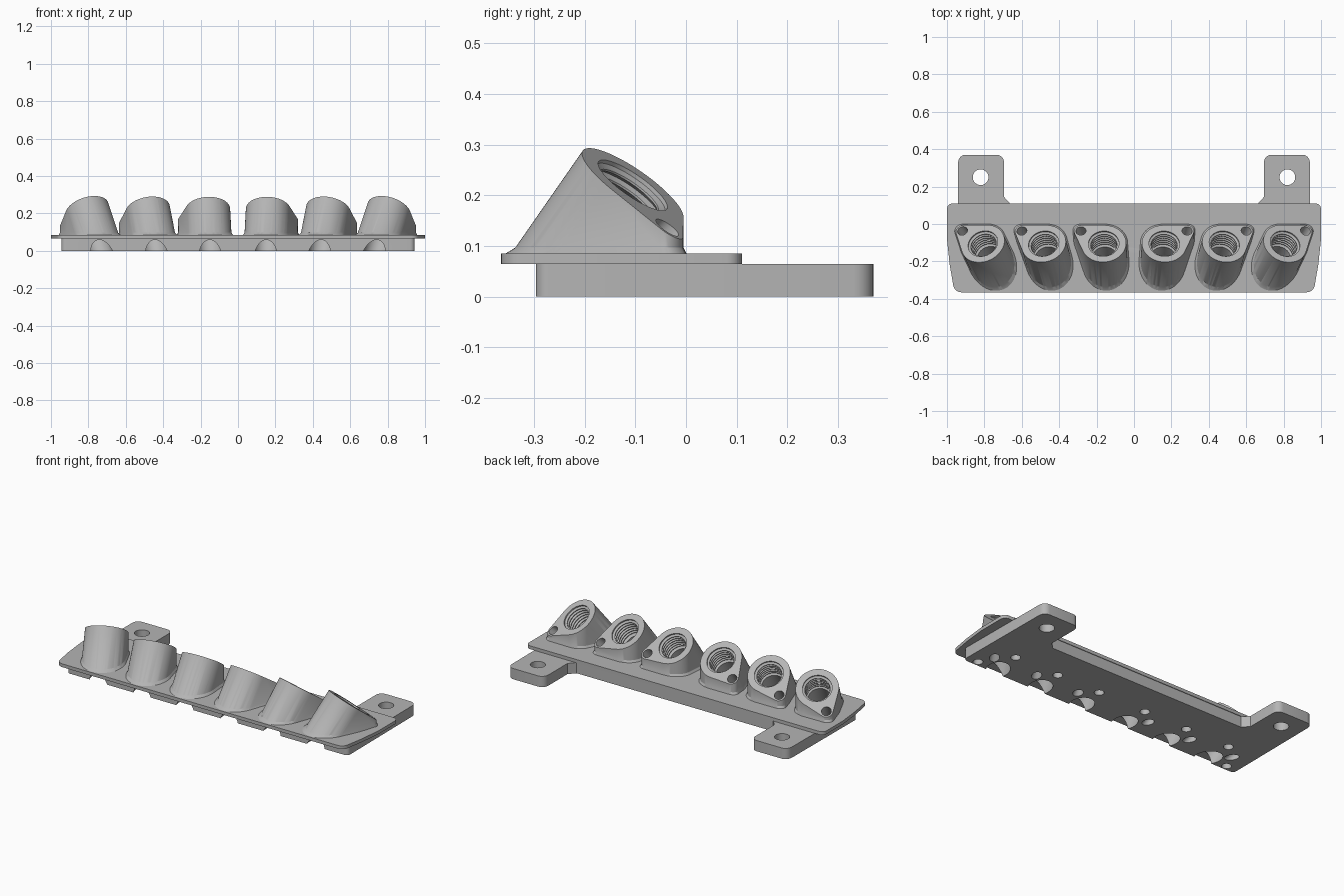
import bpy, bmesh, math
from mathutils import Vector

if "Cube" in bpy.data.objects:
    bpy.data.objects.remove(bpy.data.objects["Cube"], do_unlink=True)

grey = bpy.data.materials.new("plain grey")
grey.use_nodes = True
grey.diffuse_color = (0.46, 0.46, 0.46, 1)
grey.node_tree.nodes["Principled BSDF"].inputs["Base Color"].default_value = grey.diffuse_color

PLATE_Z, TOP_Z = 0.065, 0.085
R_BODY, R_LOBE = 0.12, 0.037


def make(name, bm):
    bmesh.ops.recalc_face_normals(bm, faces=bm.faces)
    me = bpy.data.meshes.new(name)
    bm.to_mesh(me)
    bm.free()
    ob = bpy.data.objects.new(name, me)
    me.materials.append(grey)
    bpy.context.collection.objects.link(ob)
    return ob


def slab(name, half, z0, z1):
    """Extrude a mirrored outline of (x, y, corner radius) points."""
    pts = half + [(-x, y, r) for x, y, r in reversed(half)]
    bm = bmesh.new()
    verts = [bm.verts.new((x, y, z0)) for x, y, r in pts]
    bm.faces.new(verts)
    for v, (x, y, r) in zip(verts, pts):
        if r:
            bmesh.ops.bevel(bm, geom=[v], offset=r, segments=6, profile=0.5, affect='VERTICES')
    ext = bmesh.ops.extrude_face_region(bm, geom=bm.faces[:])
    top = [g for g in ext["geom"] if isinstance(g, bmesh.types.BMVert)]
    bmesh.ops.translate(bm, verts=top, vec=(0, 0, z1 - z0))
    return make(name, bm)


def ring(center, axis, radius, n=40):
    rot = Vector((0, 0, 1)).rotation_difference(axis)
    return [center + rot @ Vector((radius * math.cos(t), radius * math.sin(t), 0))
            for t in (2 * math.pi * i / n for i in range(n))]


def lathe(name, start, axis, profile, n=40):
    """Closed solid from (distance along axis, radius) pairs."""
    bm = bmesh.new()
    rings = [[bm.verts.new(p) for p in ring(start + axis * d, axis, r, n)] for d, r in profile]
    for a, b in zip(rings, rings[1:]):
        for i in range(n):
            j = (i + 1) % n
            bm.faces.new((a[i], a[j], b[j], b[i]))
    bm.faces.new(rings[0])
    bm.faces.new(rings[-1])
    return make(name, bm)


def hull(name, points):
    bm = bmesh.new()
    for p in points:
        bm.verts.new(p)
    res = bmesh.ops.convex_hull(bm, input=bm.verts[:])
    junk = set(res["geom_interior"] + res["geom_unused"])
    bmesh.ops.delete(bm, geom=[g for g in junk if isinstance(g, bmesh.types.BMVert)], context='VERTS')
    bmesh.ops.dissolve_limit(bm, angle_limit=0.01, verts=bm.verts[:], edges=bm.edges[:])
    return make(name, bm)


def boolean(target, tool, op='DIFFERENCE'):
    mod = target.modifiers.new("cut", 'BOOLEAN')
    mod.operation, mod.solver, mod.object = op, 'EXACT', tool
    bpy.context.view_layer.objects.active = target
    bpy.ops.object.modifier_apply(modifier=mod.name)


def drop(ob):
    bpy.data.objects.remove(ob, do_unlink=True)


# Base with two mounting ears, and the thin flange plate over it
base = slab("base_plate", [(0.945, -0.296, 0.025), (0.94, 0.37, 0.04), (0.695, 0.37, 0.04),
                           (0.695, 0.145, 0), (0.66, 0.106, 0)], 0, PLATE_Z)
flange = slab("flange_plate", [(0.96, -0.365, 0.035), (0.985, -0.22, 0), (1.0, -0.08, 0),
                               (1.0, 0.11, 0.03)], PLATE_Z, TOP_Z)
parts = [base, flange]
UP = Vector((0, 0, 1))

# Six tilted sockets: face centre x, tunnel exit x, lobe x
for side, label in ((1, "left"), (-1, "right")):
    for num, (cx, bx, lx) in enumerate([(0.162, 0.15, 0.284), (0.483, 0.44, 0.60), (0.808, 0.735, 0.917)]):
        c = Vector((side * cx, -0.105, 0.22))
        axis = (c - Vector((side * bx, -0.258, 0))).normalized()
        lobe = Vector((side * lx, -0.037, 0))
        d = lobe - c
        lobe.z = c.z - (axis.x * d.x + axis.y * d.y) / axis.z

        # Body: teardrop face swept back along the axis and filled straight down
        face = ring(c, axis, R_BODY, 64) + ring(lobe, axis, R_LOBE, 32)

        def sweep(z):
            slant = [p - axis * ((p.z - z) / axis.z) for p in face]
            return slant + [Vector((p.x, p.y, z)) for p in face]

        body = hull(f"socket_{label}_{num + 1}", face + sweep(TOP_Z - 0.01))

        # Small flared foot around the body
        foot = sweep(TOP_Z)
        mid = sum(foot, Vector()) / len(foot)
        wide = [mid + (p - mid) * 1.05 for p in foot]
        skirt = hull("skirt", wide + [p - UP * 0.01 for p in wide] + sweep(TOP_Z + 0.012))
        boolean(body, skirt, 'UNION')
        drop(skirt)

        # Threaded bore that narrows to a tunnel through the base
        thread = [(-0.02, 0.082), (0.008, 0.082)]
        for k in range(6):
            thread += [(0.014 + k * 0.018, 0.07), (0.018 + k * 0.018, 0.07), (0.026 + k * 0.018, 0.082)]
        bore = lathe("bore_cutter", c, -axis, thread + [(0.125, 0.065), (0.42, 0.065)])

        # Narrow lobe hole, and blind screw holes underneath
        out = Vector((side * (bx + 0.095), -0.175, 0))
        run = (out - lobe).normalized()
        pin = lathe("pin_cutter", lobe, run, [(-0.05, 0.027), (0.32, 0.027)], 24)
        spots = [(bx + 0.01, -0.10)] + ([(0.87, -0.265)] if num == 2 else [])
        blind = [lathe("screw_cutter", Vector((side * x, y, -0.02)), UP, [(0, 0.027), (0.07, 0.027)], 24)
                 for x, y in spots]
        for tool in (bore, pin):
            for target in (base, flange, body):
                boolean(target, tool)
            drop(tool)
        for tool in blind:
            boolean(base, tool)
            drop(tool)
        parts.append(body)

    # Ear mounting hole
    tool = lathe("ear_cutter", Vector((side * 0.82, 0.25, -0.05)), UP, [(0, 0.042), (0.2, 0.042)])
    boolean(base, tool)
    drop(tool)

# Smooth curved walls, keep the edges crisp
for ob in parts:
    bpy.ops.object.select_all(action='DESELECT')
    ob.select_set(True)
    bpy.context.view_layer.objects.active = ob
    bpy.ops.object.shade_smooth_by_angle(angle=math.radians(28))
